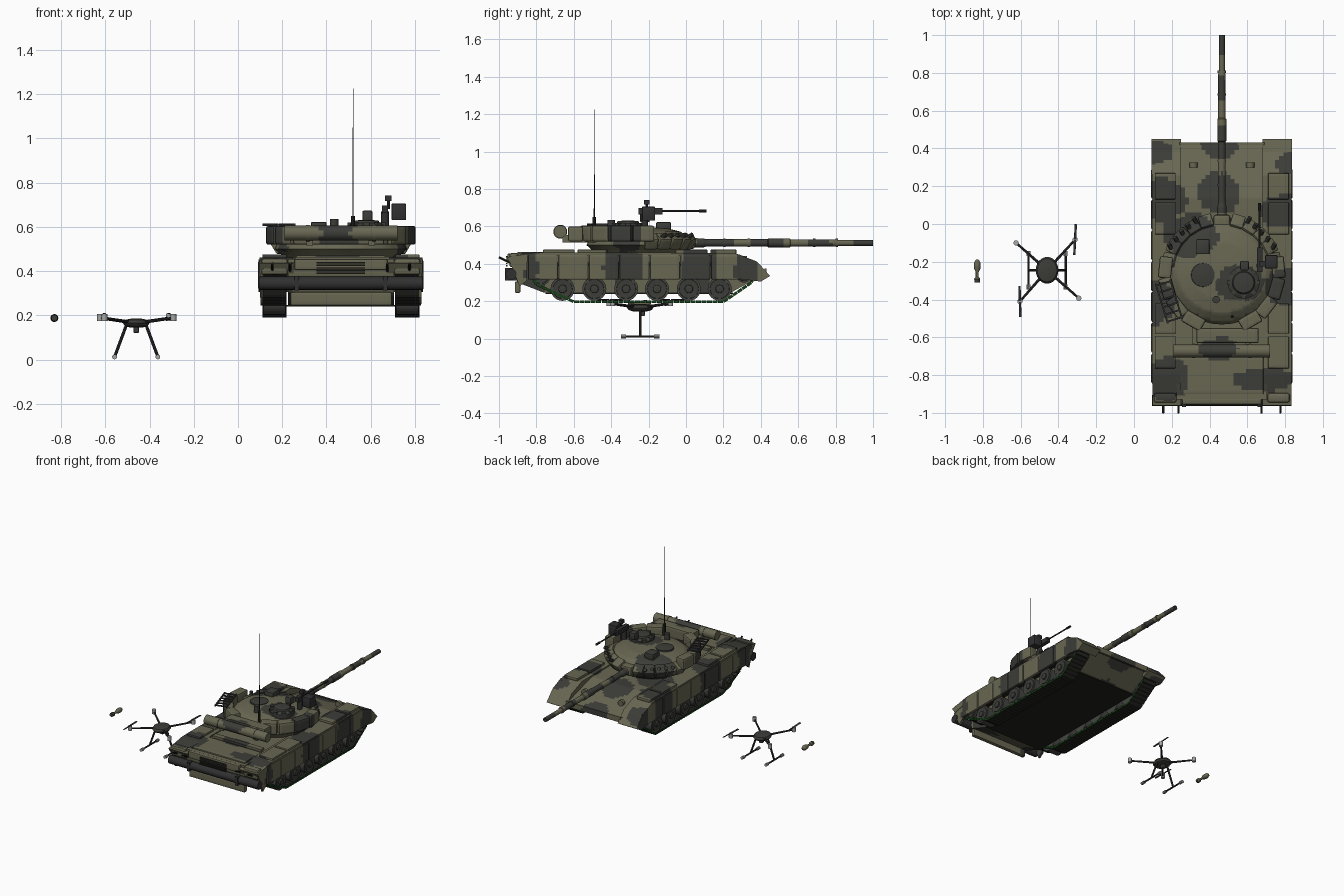
import bpy, bmesh, math
from mathutils import Vector, Matrix, noise

if "Cube" in bpy.data.objects:
    bpy.data.objects.remove(bpy.data.objects["Cube"])

def material(name, r, g, b):
    m = bpy.data.materials.new(name)
    m.use_nodes = True
    m.diffuse_color = (r, g, b, 1)
    m.node_tree.nodes["Principled BSDF"].inputs["Base Color"].default_value = (r, g, b, 1)
    return m

OLIVE = material("olive paint", .14, .135, .085)
DARK = material("dark grey paint", .045, .045, .04)
RUBBER = material("black rubber", .018, .018, .016)
GREEN = material("track green", .008, .05, .008)
UNDER = material("underside", .014, .014, .011)
WHEEL = material("wheel grey", .06, .06, .055)
STEEL = material("gun steel", .03, .03, .03)
LIGHT = material("light grey", .38, .38, .37)

TANK = Vector((.465, 0, 0))
NONE = Vector((0, 0, 0))
# Dark camouflage patches: centre x, y and radii
PATCHES = [(.82, -.335, .13, .1), (.82, .07, .16, .09), (.82, .32, .07, .06), (.7, -.82, .17, .06),
           (.18, -.82, .11, .12), (.1, -.42, .12, .12), (.15, .13, .13, .11), (.12, .38, .1, .06),
           (.3, -.06, .14, .11), (.45, .16, .11, .11), (.56, -.31, .13, .1), (.45, -.66, .1, .06),
           (.46, .43, .1, .09), (.46, .72, .1, .06), (.46, .94, .1, .06)]

def is_dark(p):
    n = noise.noise(p * 9) * .35
    return any(((p.x - x) / a) ** 2 + ((p.y - y) / b) ** 2 < 1 + n for x, y, a, b in PATCHES)

def box(bm, c, size, rot=None, bevel=0):
    m = Matrix.Translation(c) @ (rot or Matrix()) @ Matrix.Diagonal((*size, 1))
    vs = bmesh.ops.create_cube(bm, size=1, matrix=m)["verts"]
    if bevel:
        es = list({e for v in vs for e in v.link_edges})
        bmesh.ops.bevel(bm, geom=es, offset=bevel, segments=2, affect='EDGES', profile=.5)

def tube(bm, p, q, r, r2=None, seg=12):
    p, q = Vector(p), Vector(q)
    d = q - p
    m = Matrix.Translation((p + q) / 2) @ d.to_track_quat('Z', 'Y').to_matrix().to_4x4()
    bmesh.ops.create_cone(bm, cap_ends=True, segments=seg, radius1=r,
                          radius2=r if r2 is None else r2, depth=d.length, matrix=m)

def lathe(bm, profile, c, axis=(0, 0, 1), seg=24, sx=1, sy=1):
    m = Matrix.Translation(c) @ Vector(axis).to_track_quat('Z', 'Y').to_matrix().to_4x4()
    rings = [[bm.verts.new(m @ Vector((sx * r * math.cos(2 * math.pi * i / seg),
              sy * r * math.sin(2 * math.pi * i / seg), t))) for i in range(seg)] for r, t in profile]
    for a, b in zip(rings, rings[1:]):
        for i in range(seg):
            j = (i + 1) % seg
            bm.faces.new((a[i], a[j], b[j], b[i]))
    bm.faces.new(rings[0][::-1])
    bm.faces.new(rings[-1])

def prism(bm, pts, x0, x1):
    f = bm.faces.new([bm.verts.new((x0, y, z)) for y, z in pts])
    ext = bmesh.ops.extrude_face_region(bm, geom=[f])["geom"]
    bmesh.ops.translate(bm, vec=(x1 - x0, 0, 0), verts=[v for v in ext if isinstance(v, bmesh.types.BMVert)])

def finish(name, bm, mats, offset=TANK, camo=False, rule=None):
    bmesh.ops.translate(bm, vec=offset, verts=bm.verts)
    bmesh.ops.recalc_face_normals(bm, faces=bm.faces)
    if camo:
        mats, rule = [OLIVE, DARK], lambda f: is_dark(f.calc_center_median())
        for k in range(3):      # slice finely so that patches have organic outlines
            co = [v.co[k] for v in bm.verts]
            n = Vector([float(i == k) for i in range(3)])
            for i in range(1, int((max(co) - min(co)) / .022) + 1):
                bmesh.ops.bisect_plane(bm, geom=bm.verts[:] + bm.edges[:] + bm.faces[:],
                                       plane_co=n * (min(co) + i * .022 + .0003), plane_no=n)
    for f in bm.faces:
        f.smooth = True
        f.material_index = int(rule(f)) if rule else 0
    me = bpy.data.meshes.new(name)
    bm.to_mesh(me)
    bm.free()
    me.set_sharp_from_angle(angle=math.radians(32))
    for m in mats:
        me.materials.append(m)
    ob = bpy.data.objects.new(name, me)
    bpy.context.collection.objects.link(ob)
    return ob

# Hull, with a dark belly
bm = bmesh.new()
prism(bm, [(-.9, .3), (-.76, .246), (.24, .246), (.41, .34), (.42, .37), (.14, .45), (-.93, .455), (-.93, .38)], -.24, .24)
finish("hull", bm, [], camo=True)
bm = bmesh.new()
box(bm, (0, -.25, .243), (.49, 1.0, .006))
finish("belly_plate", bm, [UNDER])

FENDER = [(-.96, .435), (-.8, .462), (.26, .458), (.38, .412), (.45, .335), (.4, .305), (.36, .36), (.25, .41), (-.85, .41), (-.93, .39)]
PATH = [(-.6, .197), (.2, .197), (.35, .3), (.37, .35), (.33, .395), (-.77, .395), (-.83, .35), (-.8, .29)]
WHEELS = [-.66, -.49, -.32, -.155, .015, .18]
for s, side in ((1, "left"), (-1, "right")):
    # Fender, padded skirt panels and fender boxes
    bm = bmesh.new()
    prism(bm, FENDER, s * .215, s * .368)
    prism(bm, [(-.95, .43), (-.85, .45), (-.85, .31), (-.89, .28)], s * .35, s * .365)
    for i in range(7):
        box(bm, (s * .362, -.765 + i * .163, .382), (.024, .16, .134), bevel=.008)
    prism(bm, [(.28, .32), (.28, .452), (.38, .41), (.45, .335), (.4, .305)], s * .355, s * .372)
    for y, l in ((.2, .14), (.03, .17), (-.5, .16), (-.68, .17)):
        box(bm, (s * .3, y, .465), (.11, l, .022), bevel=.005)
    box(bm, (s * .3, -.92, .42), (.12, .05, .075), bevel=.012)
    finish(side + "_fender", bm, [], camo=True)
    # Track links along a closed path
    bm = bmesh.new()
    for (y0, z0), (y1, z1) in zip(PATH, PATH[1:] + PATH[:1]):
        d = Vector((0, y1 - y0, z1 - z0))
        n = max(1, round(d.length / .03))
        rot = Matrix.Rotation(math.atan2(d.z, d.y), 4, 'X')
        for i in range(n):
            t = (i + .5) / n
            box(bm, (s * .3, y0 + d.y * t, z0 + d.z * t), (.11, d.length / n * .9, .015), rot)
    finish(side + "_track", bm, [RUBBER, GREEN], rule=lambda f: abs(f.normal.x) > .9)
    # Road wheels, sprocket and idler
    tyre, disc = bmesh.new(), bmesh.new()
    for y, z, r in [(w, .266, .064) for w in WHEELS] + [(-.775, .335, .05), (.31, .345, .045)]:
        tube(tyre, (s * .25, y, z), (s * .35, y, z), r, seg=24)
        lathe(disc, [(r * .82, 0), (r * .8, .004), (r * .35, .002), (r * .33, .012), (r * .2, .014)],
              (s * .35, y, z), (s, 0, 0), 20)
    finish(side + "_tyres", tyre, [WHEEL])
    finish(side + "_wheel_discs", disc, [DARK])

# Deck hatches and glacis blocks
bm = bmesh.new()
box(bm, (0, -.8, .458), (.44, .2, .012), bevel=.003)
box(bm, (0, -.66, .46), (.4, .04, .02))
slope = Matrix.Rotation(math.atan2(-.08, .28), 4, 'X')
for i in range(6):
    for y in (.2, .275, .35):
        box(bm, (-.185 + i * .074, y, .438 - (y - .14) * .286), (.062, .065, .018), slope, .003)
for s in (-1, 1):
    tube(bm, (s * .15, .3, .42), (s * .15, .325, .42), .022)
box(bm, (0, .425, .355), (.45, .012, .04))
finish("deck_blocks", bm, [], camo=True)

# Rear plate, grille and unditching log
bm = bmesh.new()
box(bm, (0, -.94, .43), (.42, .03, .05), bevel=.006)
box(bm, (0, -.9, .275), (.46, .03, .06), bevel=.006)
finish("rear_plate", bm, [], camo=True)
bm = bmesh.new()
tube(bm, (-.37, -.935, .345), (.37, -.935, .345), .03, seg=14)
for x in (-.2, .2):
    box(bm, (x, -.935, .345), (.02, .066, .066))
finish("unditching_log", bm, [STEEL])
bm = bmesh.new()
for i in range(5):
    box(bm, (0, -.958, .39 + i * .012), (.22, .008, .006))
for x in (-.31, -.23, .21, .31):
    tube(bm, (x, -.93, .4), (x, -1, .435), .006, seg=8)
finish("exhaust_grille", bm, [RUBBER])

# Turret dome and front armour
bm = bmesh.new()
lathe(bm, [(.24, .445), (.27, .475), (.3, .5), (.285, .535), (.235, .572), (.16, .59), (.05, .597)],
      (0, -.25, 0), seg=36, sx=1.0, sy=.94)
for s in (-1, 1):
    for i in range(5):
        a = math.radians(90 - s * (17 + i * 15))
        p = (.275 * math.cos(a), -.25 + .265 * math.sin(a), .522)
        box(bm, p, (.075, .072, .065), Matrix.Rotation(a, 4, 'Z') @ Matrix.Rotation(.55, 4, 'Y'), .008)
box(bm, (0, .005, .515), (.09, .09, .07), bevel=.014)
finish("turret", bm, [], camo=True)

# Stowage bins around the rear of the turret
bm = bmesh.new()
for s in (-1, 1):
    for i in range(4):
        a = math.radians(-90 + s * (96 - i * 22))
        p = (.3 * math.cos(a), -.26 + .29 * math.sin(a), .562)
        box(bm, p, (.07, .115, .085), Matrix.Rotation(a, 4, 'Z'), .01)
    box(bm, (s * .14, -.57, .535), (.03, .18, .04))
box(bm, (.03, -.59, .56), (.33, .08, .08), bevel=.008)
finish("stowage_bins", bm, [], camo=True)
bm = bmesh.new()
tube(bm, (-.255, -.672, .572), (.255, -.672, .572), .034, seg=20)
for x in (-.15, .15):
    tube(bm, (x - .008, -.672, .572), (x + .008, -.672, .572), .037, seg=20)
finish("snorkel_tube", bm, [], camo=True)

# Slatted rack on the turret's right
bm = bmesh.new()
tilt = Matrix.Rotation(.3, 4, 'Z')
for i in range(6):
    p = Vector((-.28, -.41, .61)) + tilt @ Vector((0, -.1 + i * .04, 0))
    box(bm, p, (.085, .009, .008), tilt)
for x in (-.04, .04):
    box(bm, Vector((-.28, -.41, .61)) + tilt @ Vector((x, 0, 0)), (.009, .22, .01), tilt)
finish("side_rack", bm, [STEEL])

# Smoke dischargers
bm = bmesh.new()
for s in (-1, 1):
    for i in range(5):
        p = Vector((s * (.13 + i * .033), .0 - i * .035, .535))
        tube(bm, p, p + Vector((s * .02, .035, .022)), .012, seg=10)
finish("smoke_dischargers", bm, [DARK])

# Main gun with thermal sleeve
bm = bmesh.new()
lathe(bm, [(.026, 0), (.024, .08), (.02, .09), (.02, .42), (.024, .425), (.024, .54), (.019, .545),
           (.019, .78), (.016, .785), (.016, .985), (.011, .985), (.011, .94)], (0, .015, .512), (0, 1, 0), 20)
for y in (.2, .33, .68, .8):
    tube(bm, (0, y, .512), (0, y + .012, .512), .0225, seg=20)
finish("main_gun", bm, [], camo=True)

# Cupola, hatches and sights
bm = bmesh.new()
lathe(bm, [(.085, .57), (.085, .605), (.06, .618), (.055, .628), (.02, .632)], (.115, -.31, 0))
lathe(bm, [(.065, .57), (.062, .6), (.02, .606)], (-.1, -.27, 0))
for i in range(8):
    a = i * math.pi / 4
    box(bm, (.115 + .075 * math.cos(a), -.31 + .075 * math.sin(a), .61), (.022, .028, .018), Matrix.Rotation(a, 4, 'Z'))
box(bm, (-.1, -.12, .6), (.07, .08, .045), bevel=.006)
box(bm, (.12, -.22, .648), (.045, .05, .05), bevel=.005)
tube(bm, (-.03, -.4, .58), (-.03, -.4, .635), .02)
finish("cupola_and_sights", bm, [DARK])

# Roof machine gun with mount and ammunition box
bm = bmesh.new()
tube(bm, (.2, -.22, .6), (.2, -.22, .67), .018)
box(bm, (.2, -.19, .68), (.028, .13, .035))
tube(bm, (.2, -.14, .682), (.2, .11, .682), .005, seg=8)
tube(bm, (.2, .07, .682), (.2, .11, .682), .008, seg=8)
box(bm, (.262, -.2, .668), (.065, .07, .075), bevel=.004)
tube(bm, (.215, -.21, .68), (.215, -.21, .725), .006, seg=8)
box(bm, (.215, -.21, .73), (.03, .028, .025))
finish("roof_machine_gun", bm, [STEEL])

# Whip antenna
bm = bmesh.new()
tube(bm, (.055, -.49, .57), (.055, -.49, .65), .009, seg=8)
tube(bm, (.055, -.49, .65), (.055, -.49, .9), .0035, .002, 6)
tube(bm, (.055, -.49, .9), (.055, -.49, 1.225), .0017, .0012, 6)
finish("antenna", bm, [RUBBER])

# Drone: body, arms, legs, motors, propellers and skids
bm, frame, motors, props = (bmesh.new() for _ in range(4))
hub = Vector((-.46, -.245, .165))
lathe(bm, [(.03, -.02), (.052, -.012), (.06, 0), (.052, .014), (.025, .02)], hub, sy=1.18)
box(bm, hub + Vector((0, .01, -.03)), (.025, .03, .03), bevel=.005)
finish("drone_body", bm, [DARK], NONE)
MOTORS = [(-.624, -.1, 2.3), (-.312, -.083, 1.52), (-.604, -.41, 1.6), (-.292, -.393, .8)]
for x, y, a in MOTORS:
    tip = Vector((x, y, .188))
    tube(frame, hub, tip, .008, .006, 8)
    tube(motors, tip - Vector((0, 0, .014)), tip + Vector((0, 0, .018)), .014)
    if 1.5 < a < 1.7:
        for t in (-1, 1):
            d = Vector((math.cos(a), math.sin(a), 0)) * t
            box(props, tip + d * .042 + Vector((0, 0, .02)), (.08, .012, .003),
                Matrix.Rotation(a, 4, 'Z') @ Matrix.Rotation(.25 * t, 4, 'X'))
for s in (-1, 1):
    foot = Vector((hub.x + s * .098, hub.y, .012))
    tube(frame, hub + Vector((s * .045, 0, -.01)), foot, .007, seg=8)
    tube(frame, foot - Vector((0, .09, 0)), foot + Vector((0, .09, 0)), .006, seg=8)
    for t in (-1, 1):
        tube(motors, foot + Vector((0, t * .075, 0)), foot + Vector((0, t * .103, 0)), .011, seg=10)
finish("drone_frame", frame, [STEEL], NONE)
finish("drone_motors_and_feet", motors, [LIGHT], NONE)
finish("drone_propellers", props, [STEEL], NONE)

# Drop munition
bm = bmesh.new()
lathe(bm, [(.014, 0), (.016, .02), (.008, .03), (.008, .055), (.017, .075), (.018, .1), (.012, .115), (.005, .122)],
      (-.83, -.31, .188), (0, 1, 0), 16)
finish("drop_munition", bm, [OLIVE, DARK], NONE, rule=lambda f: f.calc_center_median().y < -.285)
